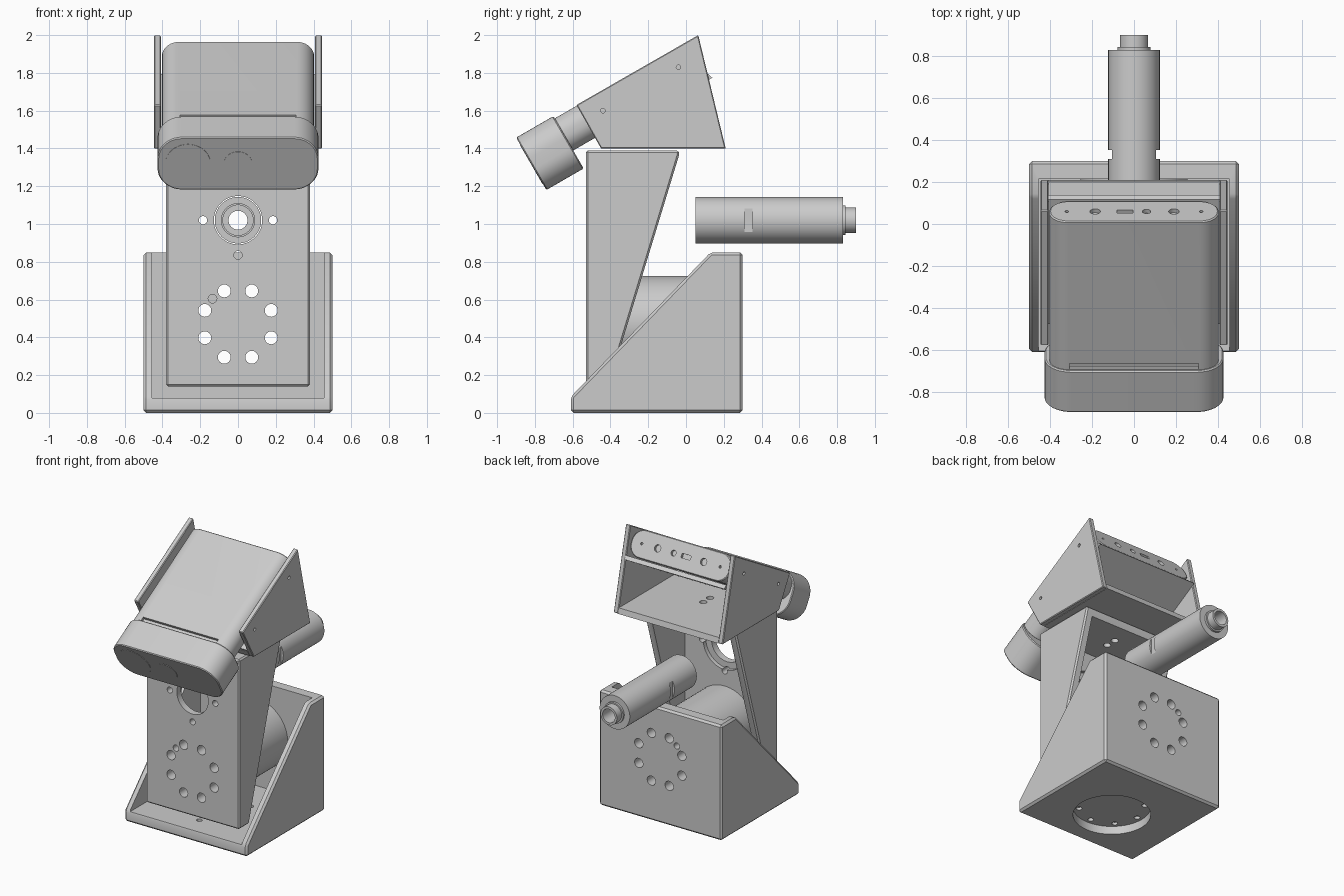
import bpy, bmesh
from math import sin, cos, pi, radians
from mathutils import Matrix, Vector

if "Cube" in bpy.data.objects:
    bpy.data.objects.remove(bpy.data.objects["Cube"])

TILT = Matrix.Translation((0, -0.58, 1.63)) @ Matrix.Rotation(radians(30), 4, 'X')
ID = Matrix.Identity(4)


def apply_mod(ob, mod):
    bpy.context.view_layer.objects.active = ob
    bpy.ops.object.modifier_apply(modifier=mod.name)


def prism(name, pts, vec, bevel=0, mat=ID):
    """Closed outline swept along a vector."""
    bm = bmesh.new()
    face = bm.faces.new([bm.verts.new(p) for p in pts])
    ext = bmesh.ops.extrude_face_region(bm, geom=[face], use_keep_orig=True)
    new = [g for g in ext['geom'] if isinstance(g, bmesh.types.BMVert)]
    bmesh.ops.translate(bm, verts=new, vec=vec)
    bm.transform(mat)
    bmesh.ops.recalc_face_normals(bm, faces=bm.faces)
    me = bpy.data.meshes.new(name)
    bm.to_mesh(me)
    bm.free()
    ob = bpy.data.objects.new(name, me)
    bpy.context.collection.objects.link(ob)
    if bevel:
        m = ob.modifiers.new('bevel', 'BEVEL')
        m.width, m.segments = bevel, 1
        apply_mod(ob, m)
    return ob


def side(name, yz, x0, x1, bevel=0):
    """Side profile (y, z) swept across x."""
    return prism(name, [(x0, y, z) for y, z in yz], (x1 - x0, 0, 0), bevel)


def box(name, x0, x1, y0, y1, z0, z1, mat=ID):
    return prism(name, [(x0, y0, z0), (x1, y0, z0), (x1, y1, z0), (x0, y1, z0)],
                 (0, 0, z1 - z0), 0, mat)


def cyl(name, r, p0, p1, n=48, mat=ID):
    p0, p1 = Vector(p0), Vector(p1)
    q = (p1 - p0).to_track_quat('Z', 'Y')
    pts = [p0 + q @ Vector((r * cos(2 * pi * i / n), r * sin(2 * pi * i / n), 0)) for i in range(n)]
    return prism(name, pts, p1 - p0, 0, mat)


def rounded(name, hx, v0, v1, r, u0, u1):
    """Rounded-rectangle bar in the tilted frame."""
    pts = []
    for k, (cx, cv) in enumerate([(hx - r, v1 - r), (r - hx, v1 - r), (r - hx, v0 + r), (hx - r, v0 + r)]):
        for i in range(11):
            a = k * pi / 2 + i * pi / 20
            pts.append((cx + r * cos(a), u0, cv + r * sin(a)))
    return prism(name, pts, (0, u1 - u0, 0), 0.006, TILT)


def cut(ob, *cutters):
    for c in cutters:
        m = ob.modifiers.new('cut', 'BOOLEAN')
        m.operation, m.solver, m.object = 'DIFFERENCE', 'EXACT', c
        apply_mod(ob, m)
        bpy.data.objects.remove(c)


def ring(n, r, start=0):
    return [(r * cos(start + 2 * pi * i / n), r * sin(start + 2 * pi * i / n)) for i in range(n)]


# Base bracket: floor, back wall and sloped cheeks
base = side('base_bracket', [(-.61, 0), (.30, 0), (.30, .85), (.13, .85), (-.61, .085)], -.5, .5, .014)
cut(base, box('c', -.455, .455, -1, .215, .08, 1),
    cyl('c', .26, (0, -.23, -.1), (0, -.23, .06)))
for x, y in ring(8, .22, pi / 2):
    cut(base, cyl('c', .02, (x, y - .23, 0), (x, y - .23, .15), 20))

# Upright tower, open at the rear
tower = side('tower', [(-.53, .14), (-.41, .14), (-.035, 1.37), (-.04, 1.39), (-.53, 1.39)], -.38, .38)
m = tower.modifiers.new('bevel', 'BEVEL')
m.width, m.segments = .014, 1
apply_mod(tower, m)
cut(tower, box('c', -.325, .325, -.45, .6, 0, 1.33),
    cyl('c', .128, (0, -.7, 1.02), (0, -.3, 1.02)),
    cyl('c', .175, (0, -.48, 1.02), (0, -.3, 1.02)))
for x, z in ring(4, .185):
    cut(tower, cyl('c', .022, (x, -.7, 1.02 + z), (x, -.3, 1.02 + z), 20))

# Drive cylinder between tower and back wall, with bolt holes right through
drive = cyl('drive_cylinder', .255, (0, -.45, .47), (0, .215, .47), 64)
for x, z in ring(8, .19, pi / 8):
    for ob in (base, tower, drive):
        cut(ob, cyl('c', .034, (x, -.8, .47 + z), (x, .5, .47 + z), 24))
for ob in (base, tower):
    cut(ob, cyl('c', .023, (-.135, -.8, .605), (-.135, .5, .605), 20))

# Tilted holder: floor, shelf and side plates
floor = side('holder_floor', [(-.45, 1.4), (.21, 1.4), (.20, 1.44), (-.472, 1.44)], -.41, .41)
for y in (-.20, -.28):
    for ob in (floor, tower):
        cut(ob, cyl('c', .025, (0, y, 1.25), (0, y, 1.5), 20))
prism('holder_shelf', [(-.41, 0, -.205), (-.41, .685, -.205), (-.41, .695, -.235), (-.41, 0, -.235)],
      (.82, 0, 0), 0, TILT)
for s, label in ((-1, 'left'), (1, 'right')):
    plate = side('holder_plate_' + label, [(-.45, 1.4), (.21, 1.4), (.065, 2.0), (-.58, 1.63)],
                 s * .408, s * .445, .005)
    for y, z in ((-.44, 1.60), (-.04, 1.83)):
        cut(plate, cyl('c', .012, (s * .38, y, z), (s * .5, y, z), 16))

# Scanner body with rear sockets and top groove
body = rounded('scanner_body', .403, -.2, -.004, .09, -.14, .681)
cut(body, box('c', -.307, .307, -.132, -.10, -.025, .1, TILT))
for x, r in ((-.32, .009), (-.185, .025), (.06, .02), (.19, .025), (.32, .009)):
    cut(body, cyl('c', r, (x, .66, -.1), (x, .8, -.1), 20, TILT))
cut(body, box('c', -.08, -.005, .66, .8, -.115, -.085, TILT))

# Scanner head and its two front windows
head = rounded('scanner_head', .426, -.31, .01, .13, -.363, -.135)
lenses = [cyl('front_window', r, (x, -.365, -.15), (x, -.35, -.15), 40, TILT)
          for x, r in ((-.265, .12), (0, .075))]

# Horizontal tube with stepped bore and rear collar
tube = cyl('barrel', .123, (0, .05, 1.02), (0, .83, 1.02), 64)
cut(tube, cyl('c', .088, (0, 0, 1.02), (0, .10, 1.02)),
    cyl('c', .08, (0, .05, 1.02), (0, .75, 1.02)),
    cyl('c', .05, (0, .7, 1.02), (0, .9, 1.02)))
for s in (-1, 1):
    cut(tube, box('c', s * .106, s * .2, .31, .352, .9, 1.14))
collar = cyl('barrel_collar', .078, (0, .83, 1.02), (0, .845, 1.02))
tip = cyl('barrel_tip', .067, (0, .845, 1.02), (0, .90, 1.02))
for ob in (collar, tip):
    cut(ob, cyl('c', .05, (0, .7, 1.02), (0, 1, 1.02)))

# Smooth curved walls, keep edges crisp
bpy.ops.object.select_all(action='DESELECT')
for ob in bpy.context.scene.objects:
    ob.select_set(True)
bpy.context.view_layer.objects.active = base
bpy.ops.object.shade_smooth_by_angle(angle=radians(25))
